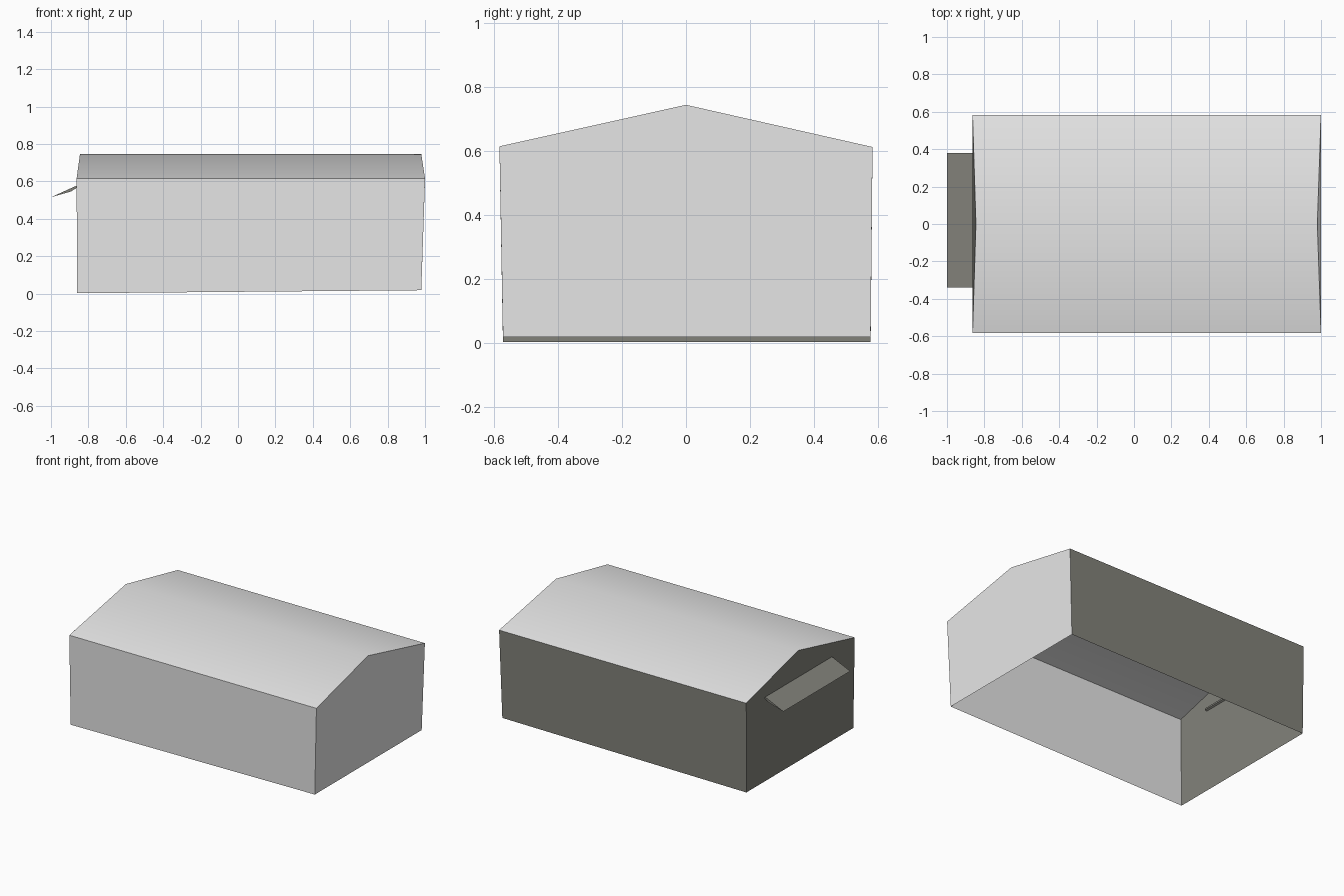
import bpy
import bmesh

cube = bpy.data.objects.get("Cube")
if cube:
    bpy.data.objects.remove(cube, do_unlink=True)


def make_material(name, rgb):
    mat = bpy.data.materials.new(name)
    mat.use_nodes = True
    color = (*rgb, 1.0)
    mat.diffuse_color = color
    mat.node_tree.nodes["Principled BSDF"].inputs["Base Color"].default_value = color
    return mat


def make_part(name, faces, mat, smooth=False):
    """Build an object from polygons given as corner lists, welding shared corners."""
    bm = bmesh.new()
    for corners in faces:
        face = bm.faces.new([bm.verts.new(c) for c in corners])
        face.smooth = smooth
    bmesh.ops.remove_doubles(bm, verts=bm.verts, dist=0.0005)
    mesh = bpy.data.meshes.new(name)
    bm.to_mesh(mesh)
    bm.free()
    mesh.materials.append(mat)
    obj = bpy.data.objects.new(name, mesh)
    bpy.context.collection.objects.link(obj)
    return obj


light_grey = make_material("light grey", (0.80, 0.80, 0.80))
dark_grey = make_material("dark olive grey", (0.225, 0.224, 0.197))


def end_profile(x_base, x_eave, x_ridge, z_base):
    """Five-sided gable outline from front base round to back base."""
    return [(x_base, -0.573, z_base), (x_eave, -0.584, 0.615),
            (x_ridge, 0.0, 0.745),
            (x_eave, 0.584, 0.613), (x_base, 0.578, z_base)]


# Gable outlines at the two ends of the open-bottomed building
left = end_profile(0.98, 1.0, 0.98, 0.018)
right = end_profile(-0.86, -0.863, -0.845, 0.002)

# Gable walls
make_part("left_gable_wall", [left[::-1]], light_grey)
make_part("right_gable_wall", [right], dark_grey)

# Long walls
make_part("front_wall", [[right[0], left[0], left[1], right[1]]], light_grey)
make_part("back_wall", [[right[3], left[3], left[4], right[4]]], dark_grey)

# Roof, two slopes shaded smoothly across the ridge
make_part("roof", [[right[i], left[i], left[i + 1], right[i + 1]] for i in (1, 2)],
          light_grey, smooth=True)

# Awning over the right gable: a thin wedge running along y
wedge = [(-1.0, 0.515), (-0.895, 0.545), (-0.852, 0.571), (-0.852, 0.582)]
front_end = [(x, -0.34, z) for x, z in wedge]
back_end = [(x, 0.38, z) for x, z in wedge]
sides = [[front_end[i], back_end[i], back_end[(i + 1) % 4], front_end[(i + 1) % 4]]
         for i in range(4)]
awning = make_part("awning", sides + [front_end, back_end[::-1]], dark_grey)

# Make the awning normals point outward
bm = bmesh.new()
bm.from_mesh(awning.data)
bmesh.ops.recalc_face_normals(bm, faces=bm.faces)
bm.to_mesh(awning.data)
bm.free()
